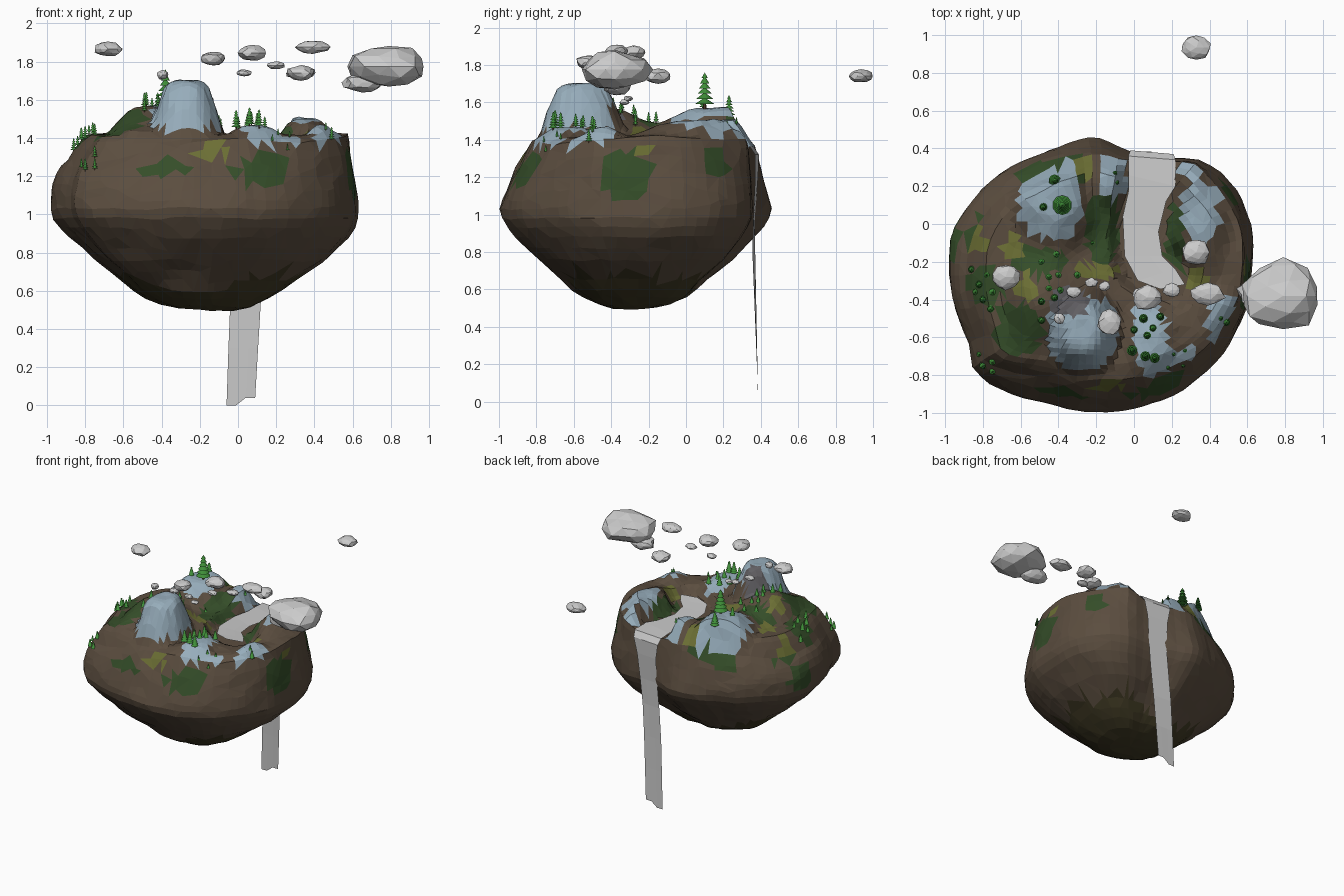
import bpy, bmesh, math, random
from mathutils import Vector, Matrix, noise
from mathutils.bvhtree import BVHTree

if "Cube" in bpy.data.objects:
    bpy.data.objects.remove(bpy.data.objects["Cube"])

random.seed(4)
CX, CY = -0.18, -0.27


def material(name, col):
    m = bpy.data.materials.new(name)
    m.diffuse_color = (*col, 1)
    m.use_nodes = True
    m.node_tree.nodes["Principled BSDF"].inputs["Base Color"].default_value = m.diffuse_color
    return m


MATS = [material("earth", (0.105, 0.075, 0.05)), material("grass", (0.035, 0.075, 0.022)),
        material("moss", (0.15, 0.16, 0.035)), material("snow", (0.31, 0.42, 0.50)),
        material("stone", (0.12, 0.115, 0.125)), material("underside", (0.052, 0.043, 0.018))]
LEAF = material("leaf", (0.05, 0.27, 0.04))
TRUNK = material("trunk", (0.1, 0.06, 0.03))


def smooth(a, b, v):
    t = max(0, min(1, (v - a) / (b - a)))
    return t * t * (3 - 2 * t)


def add_object(name, bm, mats=()):
    me = bpy.data.meshes.new(name)
    bm.to_mesh(me)
    bm.free()
    for m in mats:
        me.materials.append(m)
    ob = bpy.data.objects.new(name, me)
    bpy.context.collection.objects.link(ob)
    return ob


# Widest outline of the island: x, y, rim height, rim scale
OUT = [(0.62, -0.25, 1.41, .95), (0.62, -0.05, 1.42, .94), (0.56, 0.15, 1.41, .92), (0.45, 0.28, 1.40, .92),
       (0.33, 0.35, 1.40, .95), (0.2, 0.35, 1.35, .97), (0.05, 0.355, 1.34, .96), (-0.06, 0.40, 1.37, .91),
       (-0.2, 0.46, 1.36, .87), (-0.4, 0.41, 1.36, .87), (-0.58, 0.33, 1.34, .87), (-0.76, 0.22, 1.32, .87),
       (-0.92, 0.05, 1.29, .88), (-0.97, -0.1, 1.28, .88), (-0.95, -0.42, 1.28, .9), (-0.88, -0.62, 1.27, .91),
       (-0.85, -0.78, 1.27, .91), (-0.72, -0.87, 1.29, .86), (-0.5, -0.94, 1.34, .8), (-0.2, -0.99, 1.39, .77),
       (0.15, -0.93, 1.40, .8), (0.4, -0.76, 1.37, .87), (0.57, -0.5, 1.40, .92)]
POLAR = sorted((math.atan2(y - CY, x - CX) % math.tau, math.hypot(x - CX, y - CY), z, s) for x, y, z, s in OUT)
POLAR = [(POLAR[-1][0] - math.tau, *POLAR[-1][1:])] + POLAR + [(POLAR[0][0] + math.tau, *POLAR[0][1:])]


def outline(a):
    for p, q in zip(POLAR, POLAR[1:]):
        if p[0] <= a <= q[0]:
            t = (a - p[0]) / (q[0] - p[0])
            return [p[i] + (q[i] - p[i]) * t for i in (1, 2, 3)]


# Hills: x, y, radius x, radius y, rise, steepness
HILLS = [(-0.42, 0.13, .2, .25, .15, 1.7), (-0.27, -0.56, .165, .205, .26, 2.8), (0.09, -0.64, .13, .18, .05, 1.8),
         (0.47, -0.5, .12, .15, .07, 1.8), (0.36, 0.06, .13, .28, .09, 1.8), (-0.13, 0.26, .09, .16, .09, 1.8),
         (-0.47, -0.4, .2, .22, .155, 1), (0.33, -0.62, .1, .14, -.04, 1.5), (0.31, 0.28, .09, .11, .05, 1.5)]
STREAM = [Vector(p) for p in ((0.1, .5), (0.09, .15), (0.04, -.05), (0.06, -.2), (0.18, -.29))]


def stream_distance(x, y):
    p, best = Vector((x, y)), 9
    for a, b in zip(STREAM, STREAM[1:]):
        t = max(0, min(1, (p - a).dot(b - a) / (b - a).length_squared))
        best = min(best, (p - a - (b - a) * t).length)
    return best


def height(x, y):
    h = 1.415 - 0.42 * max(0, -0.58 - x)
    for hx, hy, rx, ry, up, e in HILLS:
        g = up * math.exp(-(((x - hx) / rx) ** 2 + ((y - hy) / ry) ** 2) ** e)
        # the dome stands on the ground beside it instead of adding to it
        h = max(h, 1.415 + g + .025 * (g > .2)) if up > .2 else h + g
    w = 1 - smooth(.12, .19, stream_distance(x, y))
    return min(h, 1.7) + (1.345 - min(h, 1.7)) * w


HILLS.sort(key=lambda hill: hill[4])

# Island body: stacked rings, bottom to rim, then a height field across the top
N = 80
UNDER = [(.505, .17), (.525, .28), (.56, .38), (.6, .46), (.65, .53), (.7, .61), (.76, .71), (.82, .79),
         (.88, .87), (.93, .93), (.98, .98), (1.03, 1.0)]
bm = bmesh.new()
rings = []


def ring(fn):
    row = []
    for i in range(N):
        a = math.tau * i / N
        r, rz, rs = outline(a)
        s, z = fn(a, r, rz, rs)
        row.append(bm.verts.new((CX + r * s * math.cos(a), CY + r * s * math.sin(a), z)))
    rings.append(row)


for z, s in UNDER:
    # the right side is fuller than the left
    ring(lambda a, r, rz, rs: (min(1, s * (1 + .1 * max(0, math.cos(a)) * smooth(1.03, .85, z) if z < .85
                                           else 1 + .1 * max(0, math.cos(a)) * (1.03 - z) / .18)), z))
for k in range(1, 9):
    f = k / 8
    # the left side stays upright longest, the front leans in early
    ring(lambda a, r, rz, rs: (1 - (1 - rs) * f ** (2 - 1.2 * min(0, math.cos(a)) - .8 * abs(math.sin(a))),
                               1.03 + (rz - 1.03) * f))
for k in range(1, 21):
    u = 1 - k / 21

    def top(a, r, rz, rs):
        s = rs * u
        h = height(CX + r * s * math.cos(a), CY + r * s * math.sin(a))
        return s, rz + (h - rz) * min(1, ((1 - u) / .13)) ** .8
    ring(top)
for lo, hi in zip(rings, rings[1:]):
    for i in range(N):
        j = (i + 1) % N
        bm.faces.new((lo[i], lo[j], hi[j], hi[i]))
for row, z in ((rings[0], .5), (rings[-1], height(CX, CY))):
    c = bm.verts.new((CX, CY, z))
    for i in range(N):
        bm.faces.new((row[i], row[(i + 1) % N], c))
for v in bm.verts:
    amp = smooth(.1, .24, stream_distance(v.co.x, v.co.y)) if v.co.z > .8 else 1
    v.co += amp * (noise.noise_vector(v.co * 4.5) * 0.014 + noise.noise_vector(v.co * 12) * 0.007)
bmesh.ops.recalc_face_normals(bm, faces=bm.faces)
body = add_object("island_body", bm)
dec = body.modifiers.new("facets", 'DECIMATE')
dec.ratio = 0.5
dg = bpy.context.evaluated_depsgraph_get()
body.data = bpy.data.meshes.new_from_object(body.evaluated_get(dg))
body.modifiers.clear()
for m in MATS:
    body.data.materials.append(m)

# Ground patches: material, centre x, y, radius x, y; the first match wins
TOP_PATCHES = [(3, -0.44, .13, .17, .22), (4, -0.34, -.42, .1, .08), (3, -0.27, -.57, .16, .2),
               (3, .35, .06, .1, .18), (3, .28, .32, .06, .08), (3, -.11, .26, .08, .13), (3, .08, -.57, .09, .16),
               (3, .2, -.74, .2, .08), (3, .48, -.52, .1, .15), (2, -.83, -.11, .05, .08), (2, -.65, -.12, .06, .08),
               (2, -.26, .3, .06, .06), (2, -.2, -.25, .12, .04), (2, -.57, -.33, .05, .08), (2, .33, -.3, .06, .06),
               (1, -.62, -.56, .12, .14), (1, -.88, .02, .08, .12), (1, -.17, -.02, .09, .2), (1, -.5, -.2, .15, .08),
               (1, -.78, -.32, .11, .1), (1, .22, -.1, .05, .2), (1, -.3, .3, .1, .08)]
# Side patches: material, centre x, y, z, radius x, y, z
SIDE_PATCHES = [(1, .13, -.86, 1.24, .17, .15, .09), (1, -.36, -.9, 1.24, .14, .15, .04),
                (2, -.13, -.84, 1.33, .1, .1, .04), (1, .58, -.33, 1.21, .12, .14, .13),
                (1, .54, .17, 1.28, .1, .1, .1), (2, .58, -.25, 1.34, .1, .09, .04),
                (1, -.93, -.1, 1.12, .08, .12, .1), (1, -.55, .3, 1.28, .14, .1, .05)]


def patch(c, n):
    if c.z < .65 + .05 * math.sin(c.x * 7):
        return 5
    if n.z > .2 and c.z > 1.25:
        for m, x, y, rx, ry in TOP_PATCHES:
            if ((c.x - x) / rx) ** 2 + ((c.y - y) / ry) ** 2 < 1 and (m != 3 or c.z > 1.36):
                return m
    for m, x, y, z, rx, ry, rz in SIDE_PATCHES:
        if ((c.x - x) / rx) ** 2 + ((c.y - y) / ry) ** 2 + ((c.z - z) / rz) ** 2 < 1:
            return m
    return 3 if c.z > 1.46 and abs(c.x + .27) < .19 and c.y < -.4 else 0


for p in body.data.polygons:
    p.material_index = patch(p.center, p.normal)
    p.use_smooth = False

# River and waterfall: one ribbon of left/right edge points
RIBBON = [(.14, -.345, .27, -.32, 1.385), (.02, -.3, .22, -.24, 1.38), (-.05, -.17, .15, -.17, 1.375),
          (-.06, .04, .13, -.04, 1.37), (-.03, .17, .17, .12, 1.37), (-.03, .26, .22, .2, 1.37),
          (-.03, .36, .22, .34, 1.365), (-.02, .39, .21, .37, 1.32), (.0, .385, .18, .37, 1.2),
          (.0, .37, .16, .36, 1.0), (-.02, .37, .14, .355, .8), (-.04, .375, .12, .365, .55),
          (-.05, .38, .105, .375, .3), (-.06, .385, .09, .385, .04)]
bm = bmesh.new()
rows = [[bm.verts.new((xa + (xb - xa) * t, ya + (yb - ya) * t, z)) for t in (0, .33, .67, 1)]
        for xa, ya, xb, yb, z in RIBBON]
rows[-1][0].co.z = rows[-1][1].co.z = 0
for a, b in zip(rows, rows[1:]):
    for i in range(3):
        bm.faces.new((a[i], b[i], b[i + 1], a[i + 1]))
add_object("river_and_waterfall", bm)

# Clouds: flattened faceted lumps
CLOUDS = [(.79, -.38, 1.775, .215, .18, .105), (.65, -.37, 1.69, .1, .08, .05), (.39, -.37, 1.875, .09, .06, .035),
          (.33, -.15, 1.74, .075, .07, .038), (.2, -.35, 1.78, .05, .035, .02), (.07, -.39, 1.845, .075, .065, .04),
          (.03, -.37, 1.74, .04, .03, .018), (-.13, -.52, 1.815, .065, .07, .038), (-.68, -.28, 1.865, .075, .065, .038),
          (.33, .935, 1.74, .075, .065, .035), (-.395, -.5, 1.73, .03, .03, .025), (-.32, -.36, 1.66, .04, .03, .018),
          (-.225, -.31, 1.62, .035, .025, .015), (-.155, -.33, 1.6, .03, .025, .015)]
for i, (x, y, z, sx, sy, sz) in enumerate(CLOUDS):
    bm = bmesh.new()
    bmesh.ops.create_icosphere(bm, subdivisions=2, radius=1)
    for v in bm.verts:
        v.co *= 1 + .22 * noise.noise(v.co * 1.5 + Vector((i * 7.3, 0, 0)))
        v.co = Vector((x + v.co.x * sx, y + v.co.y * sy, z + v.co.z * sz))
    add_object(f"cloud_{i + 1}", bm)

# Pine trees: trunk and thin stacked cones, set on the ground
ground = BVHTree.FromPolygons([v.co for v in body.data.vertices], [p.vertices for p in body.data.polygons])


def cone(bm, r1, r2, h, at, mat, sides=10):
    res = bmesh.ops.create_cone(bm, cap_ends=True, segments=sides, radius1=r1, radius2=r2, depth=h,
                                matrix=Matrix.Translation((at[0], at[1], at[2] + h / 2)))
    for f in {f for v in res['verts'] for f in v.link_faces}:
        f.material_index = mat


def grove(name, trees):
    bm = bmesh.new()
    for x, y, h in trees:
        z = ground.ray_cast(Vector((x, y, 3)), Vector((0, 0, -1)))[0].z - .005
        cone(bm, h * .045, h * .02, h * .92, (x, y, z), 1, 6)
        for k in range(6):
            cone(bm, h * (.26 - .035 * k), h * .03 * (k < 5), h * .15, (x, y, z + h * (.16 + .138 * k)), 0)
    add_object(name, bm, (LEAF, TRUNK))


grove("hilltop_pines", [(-.38, .1, .2), (-.42, .23, .125), (-.48, .09, .08)])
grove("middle_pines", [(x, y, random.uniform(.06, .08)) for x, y in (
    (-.41, -.16), (-.49, -.2), (-.3, -.27), (-.4, -.27), (-.45, -.34), (-.39, -.35), (-.49, -.41), (-.49, -.51),
    (-.42, -.39), (-.45, -.28))])
grove("front_pines", [(x, y, random.uniform(.07, .11)) for x, y in (
    (.05, -.5), (.14, -.49), (0, -.56), (.1, -.55), (.07, -.59), (-.01, -.67), (.06, -.7), (.11, -.71))])
grove("left_pines", [(x, y, random.uniform(.05, .08)) for x, y in (
    (-.86, -.24), (-.78, -.27), (-.84, -.36), (-.75, -.36), (-.76, -.45), (-.8, -.4), (-.82, -.32), (-.82, -.69),
    (-.75, -.73), (-.8, -.75), (-.75, -.78))])
grove("small_pines", [(.49, -.52, .075), (.46, -.5, .045), (-.09, .22, .045), (-.1, .27, .045), (.18, -.76, .04),
                      (.26, -.75, .04), (.27, -.67, .04), (.21, -.69, .04), (-.22, -.1, .04)])
